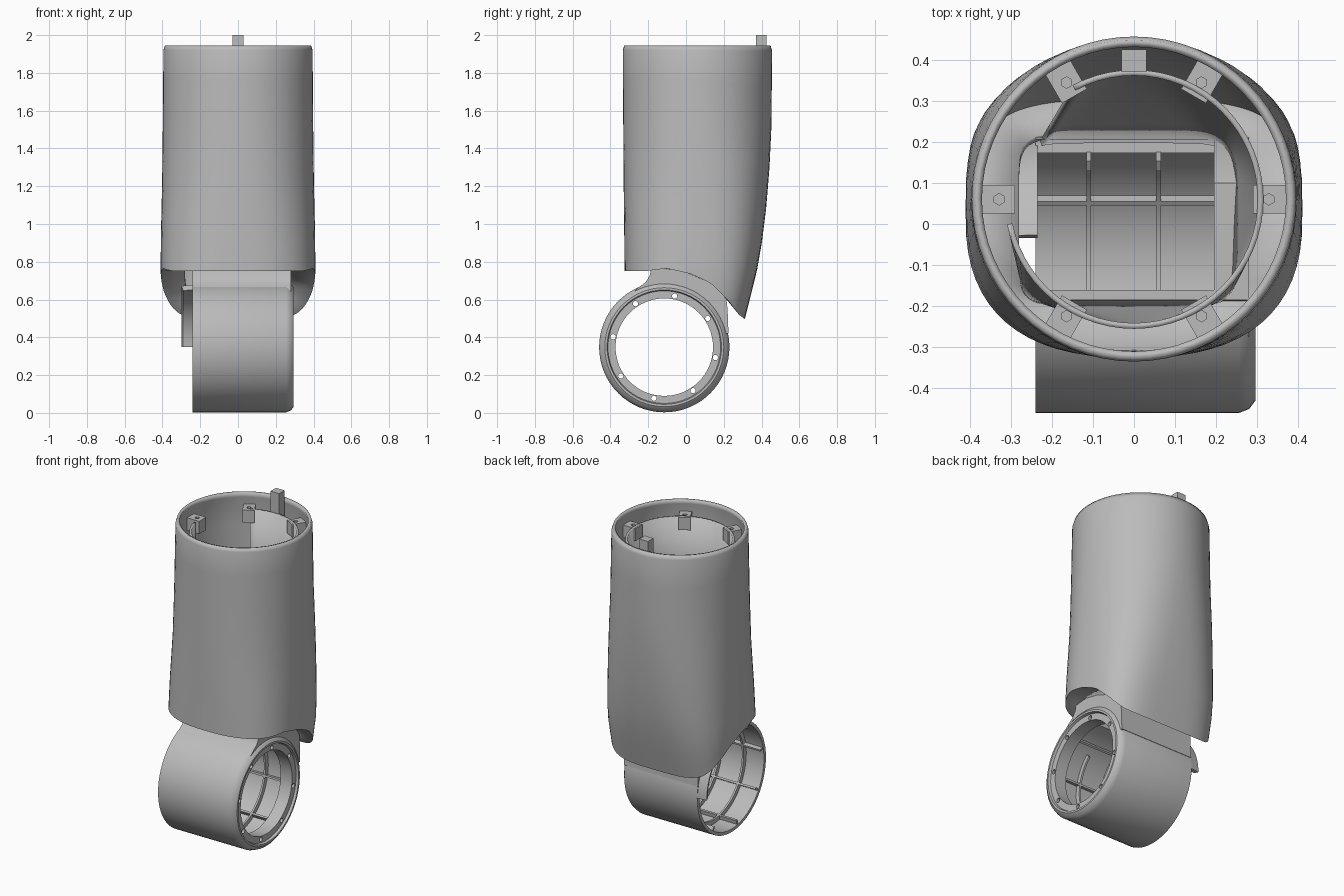
import bpy, bmesh, math
from mathutils import Matrix, Vector

if "Cube" in bpy.data.objects:
    bpy.data.objects.remove(bpy.data.objects["Cube"], do_unlink=True)

grey = bpy.data.materials.new("plain_grey")
grey.use_nodes = True
colour = (0.5, 0.5, 0.5, 1)
grey.diffuse_color = colour
grey.node_tree.nodes["Principled BSDF"].inputs["Base Color"].default_value = colour

HUB = Vector((0, -0.115, 0.348))     # axis of the joint ring, along x
AXIS_Y = 0.06                        # axis of the round mouth
N = 64


def finish(name, bm):
    bmesh.ops.recalc_face_normals(bm, faces=bm.faces[:])
    mesh = bpy.data.meshes.new(name)
    bm.to_mesh(mesh)
    bm.free()
    mesh.materials.append(grey)
    ob = bpy.data.objects.new(name, mesh)
    bpy.context.collection.objects.link(ob)
    return ob


def add_box(bm, lo, hi, matrix=Matrix()):
    lo, hi = Vector(lo), Vector(hi)
    size = Matrix.Diagonal((*(hi - lo), 1))
    bmesh.ops.create_cube(bm, size=1, matrix=matrix @ Matrix.Translation((lo + hi) / 2) @ size)


def add_rod(bm, centre, radius, depth, axis="X", sides=12):
    turn = Matrix.Rotation(math.pi / 2, 4, "Y") if axis == "X" else Matrix()
    bmesh.ops.create_cone(bm, cap_ends=True, segments=sides, radius1=radius, radius2=radius,
                          depth=depth, matrix=Matrix.Translation(centre) @ turn)


def revolve(bm, profile, start=0, sweep=360, steps=N):
    """Sweep a closed (x, radius) profile round the hub axis."""
    full = sweep == 360
    rings = []
    for i in range(steps if full else steps + 1):
        a = math.radians(start + sweep * i / steps)
        rings.append([bm.verts.new(HUB + Vector((x, r * math.cos(a), r * math.sin(a))))
                      for x, r in profile])
    k = len(profile)
    for i in range(steps):
        a, b = rings[i], rings[(i + 1) % len(rings)]
        for j in range(k):
            bm.faces.new((a[j], a[(j + 1) % k], b[(j + 1) % k], b[j]))
    if not full:
        bm.faces.new(rings[0])
        bm.faces.new(rings[-1])


def skin(bm, loops, skip=()):
    """Join point loops into a tube, leaving out the columns in skip."""
    rows = [[bm.verts.new(p) for p in loop] for loop in loops]
    for a, b in zip(rows, rows[1:]):
        for i in range(N):
            if i not in skip:
                j = (i + 1) % N
                bm.faces.new((a[i], a[j], b[j], b[i]))
    for v in [v for v in bm.verts if not v.link_faces]:
        bm.verts.remove(v)


def cut(ob, cutter):
    mod = ob.modifiers.new("cut", "BOOLEAN")
    mod.object, mod.operation, mod.solver = cutter, "DIFFERENCE", "EXACT"
    bpy.context.view_layer.objects.active = ob
    bpy.ops.object.modifier_apply(modifier=mod.name)


def thicken(ob, amount):
    mod = ob.modifiers.new("wall", "SOLIDIFY")
    mod.thickness, mod.offset, mod.use_even_offset = amount, -1, True


def lerp(table, t):
    """Piecewise linear lookup of rows (key, values...)."""
    if t <= table[0][0]:
        return table[0][1:]
    for a, b in zip(table, table[1:]):
        if t <= b[0]:
            f = (t - a[0]) / (b[0] - a[0])
            return [p + (q - p) * f for p, q in zip(a[1:], b[1:])]
    return table[-1][1:]


def oval(t, cx, hx, y0, y1, n):
    c, s = math.cos(t), math.sin(t)
    q = lambda v: math.copysign(abs(v) ** (2 / n), v)
    return cx + hx * q(c), (y0 + y1) / 2 + (y1 - y0) / 2 * q(s)


# Outer shell sections: z, half width, front y, back y, front and back squareness
SECTIONS = [(0.45, 0.39, -0.32, 0.30, 2.5, 3.8), (0.75, 0.41, -0.325, 0.375, 2.5, 3.2),
            (0.95, 0.408, -0.327, 0.41, 2.4, 2.7), (1.2, 0.402, -0.33, 0.437, 2.2, 2.4),
            (1.5, 0.398, -0.332, 0.452, 2.1, 2.1), (1.92, 0.395, -0.335, 0.456, 2, 2),
            (1.945, 0.387, -0.327, 0.448, 2, 2)]
# Height of the lower hem along y
HEM = [(-0.33, 0.75), (-0.22, 0.75), (-0.1, 0.765), (0.05, 0.73), (0.14, 0.68),
       (0.22, 0.60), (0.28, 0.52), (0.32, 0.49)]
ANGLES = [2 * math.pi * i / N for i in range(N)]


def shell_xy(t, z):
    hx, y0, y1, nf, nb = lerp(SECTIONS, z)
    return oval(t, 0, hx, y0, y1, nb if math.sin(t) > 0 else nf)


def hem_z(t):
    z = 0.7
    for _ in range(30):
        z = (z + lerp(HEM, shell_xy(t, z)[1])[0]) / 2
    return z


def mouth_point(t):
    x, y = oval(t, -0.015, 0.265, -0.2, 0.21, 7)
    return x, y, lerp(HEM, y)[0]


# Shell: outer wall with a floor running in to the square opening
loops = []
for v in (1, 0.98, 0.85, 0.7, 0.55, 0.4, 0.28, 0.18, 0.1, 0.04, 0):
    loop = []
    for t in ANGLES:
        z = hem_z(t) + v * (1.945 - hem_z(t))
        loop.append((*shell_xy(t, z), z))
    loops.append(loop)
loops.append([mouth_point(t) for t in ANGLES])
bm = bmesh.new()
skin(bm, loops)
shell = finish("outer_shell", bm)
thicken(shell, 0.018)

# Liner: square at the floor, round at the top, open on one side
loops = []
for v, mix in ((0, 0), (0.12, 0.3), (0.3, 0.65), (0.5, 0.88), (0.7, 1), (1, 1)):
    loop = []
    for t in ANGLES:
        low = Vector(mouth_point(t))
        high = Vector((0.315 * math.cos(t), AXIS_Y + 0.315 * math.sin(t), 0))
        p = low.lerp(high, mix)
        p.z = low.z + v * (1.87 - low.z)
        loop.append(p)
    loops.append(loop)
bm = bmesh.new()
skin(bm, loops, skip=range(N // 3, N // 2 + 2))
liner = finish("inner_liner", bm)
thicken(liner, 0.014)

# Six screw brackets near the rim
bm, bores = bmesh.new(), bmesh.new()
for i in range(6):
    spin = Matrix.Translation((0, AXIS_Y, 0)) @ Matrix.Rotation(i * math.pi / 3, 4, "Z")
    add_box(bm, (0.29, -0.035, 1.79), (0.382, 0.035, 1.87), spin)
    add_rod(bores, spin @ Vector((0.328, 0, 1.85)), 0.014, 0.1, "Z", 6)
brackets = finish("screw_brackets", bm)
bore_cutter = finish("bore_cutter", bores)
cut(brackets, bore_cutter)

# Locating post on the back of the rim
bm = bmesh.new()
add_box(bm, (-0.03, 0.37, 1.78), (0.03, 0.425, 2.0))
finish("locating_post", bm)

# Joint ring with an inner flange and a rounded outer lip
bm = bmesh.new()
revolve(bm, [(-0.24, 0.345), (0.255, 0.345), (0.28, 0.335), (0.295, 0.315), (0.295, 0.303),
             (0.28, 0.298), (0.28, 0.258), (0.2, 0.258), (0.2, 0.325), (-0.24, 0.325)])
ring = finish("joint_ring", bm)

# Neck joining the ring to the shell
outline = [(-0.30, 0.62), (-0.25, 0.665), (-0.215, 0.69), (-0.19, 0.73), (-0.185, 0.80),
           (0.1, 0.80), (0.205, 0.68), (0.22, 0.55), (0.225, 0.42), (-0.1, 0.40)]
bm = bmesh.new()
face = bm.faces.new([bm.verts.new((-0.24, y, z)) for y, z in outline])
out = bmesh.ops.extrude_face_region(bm, geom=[face])
bmesh.ops.translate(bm, vec=(0.52, 0, 0),
                    verts=[g for g in out["geom"] if isinstance(g, bmesh.types.BMVert)])
neck = finish("neck", bm)

# Cutters: cable opening, screw holes, and the bore of the neck
bm = bmesh.new()
add_box(bm, (-0.3, -0.16, 0.5), (0.195, 0.205, 1))
opening = finish("opening_cutter", bm)
bm = bmesh.new()
HOLES = [math.radians(33.5 + 45 * i) for i in range(8)]
for a in HOLES:
    add_rod(bm, HUB + Vector((0.25, 0.276 * math.cos(a), 0.276 * math.sin(a))), 0.014, 0.3)
holes = finish("hole_cutter", bm)
bm = bmesh.new()
add_rod(bm, HUB + Vector((-0.05, 0, 0)), 0.33, 0.5, sides=N)
wide_bore = finish("wide_bore_cutter", bm)
bm = bmesh.new()
add_rod(bm, HUB, 0.31, 1, sides=N)
thin_bore = finish("thin_bore_cutter", bm)
for ob, tools in ((ring, (opening, holes)), (neck, (wide_bore, thin_bore, opening))):
    for tool in tools:
        cut(ob, tool)
for tool in (bore_cutter, opening, holes, wide_bore, thin_bore):
    bpy.data.objects.remove(tool, do_unlink=True)

# Stiffening ribs inside the ring, round and lengthwise
bm = bmesh.new()
for x in (-0.11, 0.06):
    revolve(bm, [(x - 0.006, 0.328), (x + 0.006, 0.328), (x + 0.006, 0.298), (x - 0.006, 0.298)],
            start=135, sweep=260, steps=40)
for a in HOLES[2:]:
    spin = Matrix.Translation(HUB) @ Matrix.Rotation(a, 4, "X")
    add_box(bm, (-0.235, 0.298, -0.006), (0.2, 0.33, 0.006), spin)
finish("ring_ribs", bm)

# Curved guard tab beside the open end of the ring
bm = bmesh.new()
revolve(bm, [(-0.3, 0.335), (-0.235, 0.342), (-0.235, 0.315), (-0.29, 0.31)],
        start=0, sweep=75, steps=16)
finish("guard_tab", bm)

bpy.ops.object.select_all(action="DESELECT")
for ob in bpy.context.collection.objects:
    if ob.type == "MESH":
        ob.select_set(True)
        bpy.context.view_layer.objects.active = ob
bpy.ops.object.shade_smooth_by_angle(angle=math.radians(35))
